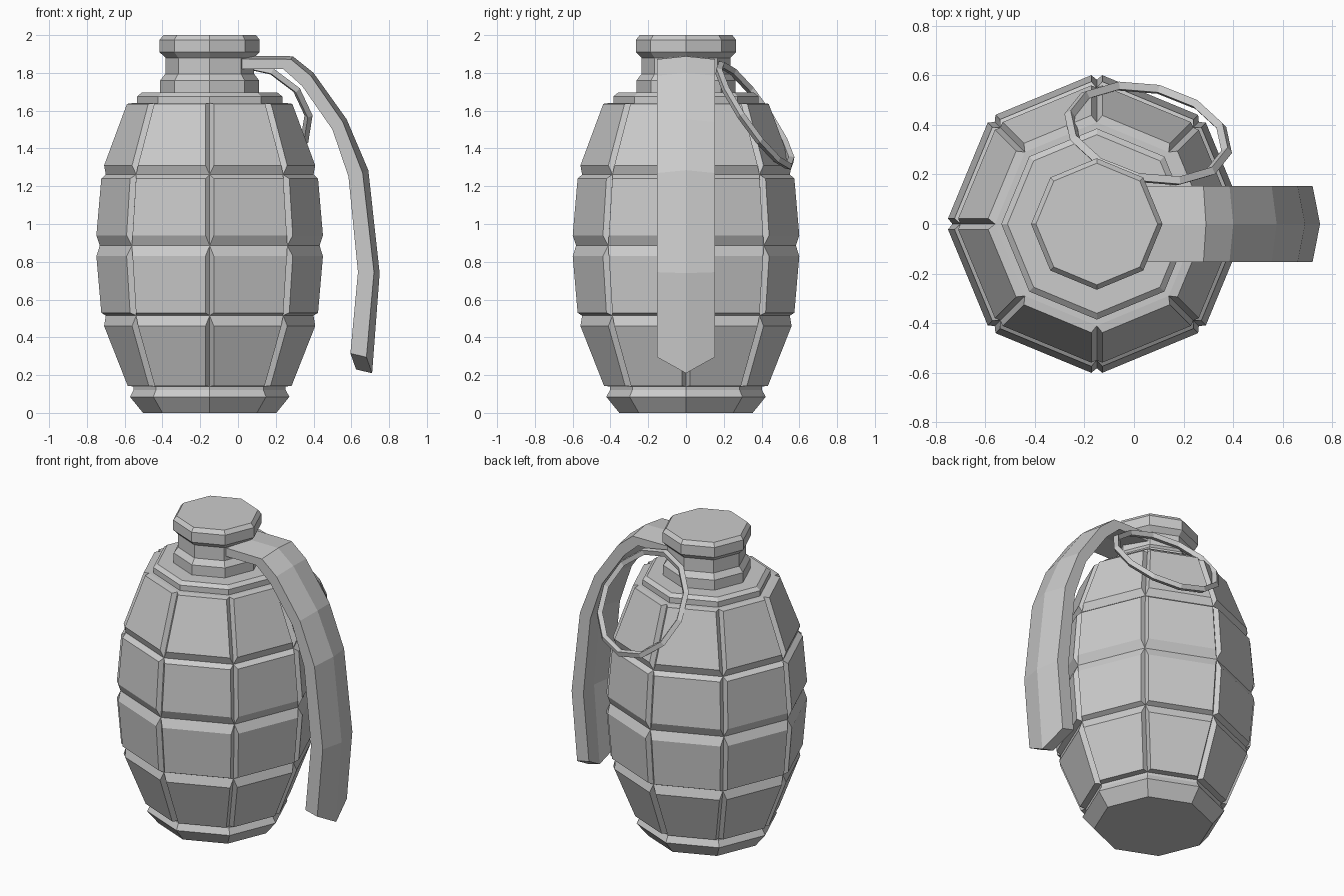
import bpy, bmesh, math
from mathutils import Vector

if "Cube" in bpy.data.objects:
    bpy.data.objects.remove(bpy.data.objects["Cube"])

CX = -0.15   # body axis sits left of centre
SIDES = 8


def make(name, verts, faces):
    mesh = bpy.data.meshes.new(name)
    mesh.from_pydata([tuple(v) for v in verts], [], faces)
    bm = bmesh.new()
    bm.from_mesh(mesh)
    bmesh.ops.recalc_face_normals(bm, faces=bm.faces)
    bm.to_mesh(mesh)
    bm.free()
    ob = bpy.data.objects.new(name, mesh)
    bpy.context.collection.objects.link(ob)
    return ob


def corner(r, z, i):
    a = i * 2 * math.pi / SIDES
    return Vector((CX + r * math.cos(a), r * math.sin(a), z))


def lathe(name, profile):
    """Octagonal solid of revolution, capped at both ends."""
    n = len(profile)
    verts = [corner(r, z, i) for r, z in profile for i in range(SIDES)]
    faces = [(k * SIDES + i, k * SIDES + (i + 1) % SIDES,
              (k + 1) * SIDES + (i + 1) % SIDES, (k + 1) * SIDES + i)
             for k in range(n - 1) for i in range(SIDES)]
    faces += [tuple(range(SIDES)), tuple(range((n - 1) * SIDES, n * SIDES))]
    return make(name, verts, faces)


# Segmented body: each panel rises from the groove lines on bevelled edges
grooves = [(0.405, 0.14), (0.55, 0.515), (0.582, 0.885), (0.55, 1.262), (0.41, 1.64)]
panels = [((0.443, 0.143), (0.568, 0.46)), ((0.583, 0.53), (0.609, 0.83)),
          ((0.609, 0.94), (0.583, 1.24)), ((0.568, 1.31), (0.447, 1.636))]
GAP = 0.024
verts = [corner(r, z, i) for r, z in grooves for i in range(SIDES)]
faces = [tuple(range(SIDES)), tuple(range(4 * SIDES, 5 * SIDES))]
for k, rows in enumerate(panels):
    for i in range(SIDES):
        j = (i + 1) % SIDES
        base = [k * SIDES + i, k * SIDES + j, (k + 1) * SIDES + j, (k + 1) * SIDES + i]
        s = len(verts)
        ends = []
        for r, z in rows:
            a, b = corner(r, z, i), corner(r, z, j)
            d = (b - a).normalized() * GAP
            ends.append((a + d, b - d))
        verts += [ends[0][0], ends[0][1], ends[1][1], ends[1][0]]
        faces.append((s, s + 1, s + 2, s + 3))
        for e in range(4):
            f = (e + 1) % 4
            faces.append((base[e], base[f], s + f, s + e))
make("segmented_body", verts, faces)

# Foot, shoulder flange and neck
lathe("base_foot", [(0.353, 0), (0.422, 0.085), (0.402, 0.122), (0.402, 0.15)])
lathe("shoulder_flange", [(0.385, 1.63), (0.385, 1.675), (0.36, 1.695)])
lathe("fuse_neck", [(0.262, 1.68), (0.262, 1.76), (0.235, 1.795), (0.235, 1.88),
                    (0.265, 1.91), (0.265, 1.975), (0.245, 2.0)])

# Safety lever: chevron section swept along (x, z) stations
ridge = [(-.05, 1.89), (.29, 1.888), (.40, 1.80), (.575, 1.555), (.69, 1.285), (.75, .74), (.71, .21)]
outer = [(-.05, 1.875), (.28, 1.872), (.385, 1.785), (.555, 1.54), (.66, 1.27), (.72, .745), (.68, .295)]
inner = [(-.05, 1.82), (.24, 1.82), (.34, 1.73), (.50, 1.50), (.585, 1.25), (.635, .745), (.595, .315)]
W = 0.153
verts, faces = [], []
for c, o, n in zip(ridge, outer, inner):
    m = (n[0] + c[0] - o[0], n[1] + c[1] - o[1])
    verts += [(o[0], -W, o[1]), (c[0], 0, c[1]), (o[0], W, o[1]),
              (n[0], W, n[1]), (m[0], 0, m[1]), (n[0], -W, n[1])]
for k in range(len(ridge) - 1):
    for e in range(6):
        f = (e + 1) % 6
        faces.append((k * 6 + e, k * 6 + f, k * 6 + 6 + f, k * 6 + 6 + e))
last = len(verts) - 6
for s in (0, last):
    faces += [(s, s + 1, s + 4, s + 5), (s + 1, s + 2, s + 3, s + 4)]
make("safety_lever", verts, faces)

# Pull ring hanging off the back of the neck
tilt = Vector((0.19, 0.81, 0.565)).to_track_quat('Z', 'Y').to_euler()
bpy.ops.mesh.primitive_torus_add(major_segments=12, minor_segments=4,
                                 major_radius=0.325, minor_radius=0.022,
                                 location=(0.057, 0.365, 1.575), rotation=tilt)
bpy.context.object.name = "pull_ring"
